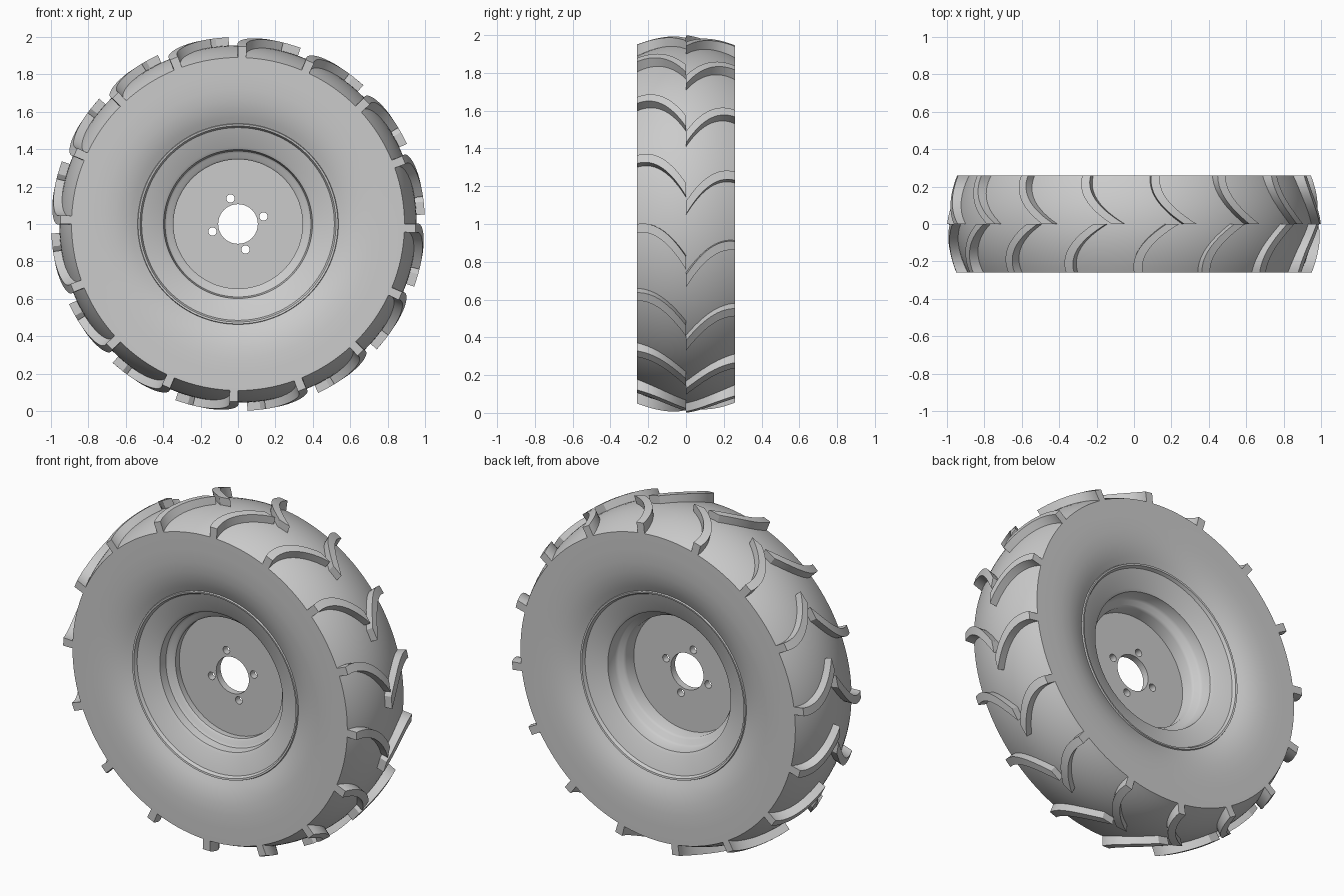
import bpy, bmesh
from math import sin, cos, pi, radians

cube = bpy.data.objects.get("Cube")
if cube:
    bpy.data.objects.remove(cube, do_unlink=True)

grey = bpy.data.materials.new("plain grey")
grey.use_nodes = True
grey.diffuse_color = (0.6, 0.6, 0.6, 1)
grey.node_tree.nodes["Principled BSDF"].inputs["Base Color"].default_value = (0.6, 0.6, 0.6, 1)

HALF = 0.26      # half width of the tyre
SEGMENTS = 128
LUGS = 16        # lugs on each side


def on_wheel(r, y, angle):
    return (r * cos(angle), y, 1 + r * sin(angle))


def finish(name, bm, sharp=30):
    bmesh.ops.recalc_face_normals(bm, faces=bm.faces)
    mesh = bpy.data.meshes.new(name)
    bm.to_mesh(mesh)
    bm.free()
    mesh.materials.append(grey)
    obj = bpy.data.objects.new(name, mesh)
    bpy.context.collection.objects.link(obj)
    smooth(obj, sharp)


def smooth(obj, sharp):
    bpy.ops.object.select_all(action='DESELECT')
    obj.select_set(True)
    bpy.context.view_layer.objects.active = obj
    bpy.ops.object.shade_smooth_by_angle(angle=radians(sharp))


def lathe(name, profile, sharp=30):
    """Turn a closed (radius, y) loop around the axle."""
    bm = bmesh.new()
    rings = [[bm.verts.new(on_wheel(r, y, 2 * pi * i / SEGMENTS)) for r, y in profile]
             for i in range(SEGMENTS)]
    n = len(profile)
    for i in range(SEGMENTS):
        a, b = rings[i], rings[(i + 1) % SEGMENTS]
        for k in range(n):
            j = (k + 1) % n
            bm.faces.new((a[k], a[j], b[j], b[k]))
    finish(name, bm, sharp)


def carcass(y):
    return 0.955 - 0.065 * (y / HALF) ** 2


# Tyre: dished sidewalls and a rounded crown
side = [(0.53, 0.205), (0.545, 0.212), (0.57, 0.224), (0.61, 0.239),
        (0.66, 0.251), (0.72, 0.258), (0.79, HALF)]
crown = [(carcass(HALF * k / 8), HALF * k / 8) for k in range(-8, 9)]
lathe("tyre", [(r, -y) for r, y in side] + crown + side[::-1])

# Rim: stepped front, deeper barrel at the back
lathe("rim", [
    (0.525, -0.19), (0.537, -0.208), (0.534, -0.217), (0.524, -0.215), (0.515, -0.197),
    (0.415, -0.165), (0.398, -0.155), (0.39, -0.11), (0.378, -0.10), (0.355, -0.095),
    (0.345, -0.085), (0.345, 0.06), (0.355, 0.075), (0.38, 0.085), (0.39, 0.10),
    (0.398, 0.155), (0.415, 0.165), (0.515, 0.197), (0.524, 0.215), (0.534, 0.217),
    (0.537, 0.208), (0.525, 0.19)], 40)

# Tread lugs: curved bars from each shoulder to the centre line
bm = bmesh.new()
STEPS = 14
for facing, offset in ((-1, 0), (1, -5.6)):
    for i in range(LUGS):
        start = 360 * i / LUGS + offset
        rows = []
        for k in range(STEPS + 1):
            u = k / STEPS
            y = facing * HALF * (1 - u)
            top = 1 - 0.05 * (1 - u) ** 2
            base = carcass(y) - 0.006
            lead = radians(start + 3 * u - 13 * u * u)
            trail = radians(start - 2.8 + 3 * u - 14.2 * u * u)
            rows.append([bm.verts.new(on_wheel(r, y, a)) for r, a in
                         ((base, lead), (top, lead), (top, trail), (base, trail))])
        for a, b in zip(rows, rows[1:]):
            for k in range(4):
                j = (k + 1) % 4
                bm.faces.new((a[k], a[j], b[j], b[k]))
        bm.faces.new(rows[0])
        bm.faces.new(rows[-1])
finish("tread_lugs", bm)

# Wheel disc with hub bore and four bolt holes
curve = bpy.data.curves.new("wheel_disc", 'CURVE')
curve.dimensions = '2D'
curve.fill_mode = 'BOTH'
curve.extrude = 0.02


def circle(cx, cy, r, count):
    spline = curve.splines.new('POLY')
    spline.points.add(count - 1)
    for i, p in enumerate(spline.points):
        a = 2 * pi * i / count
        p.co = (cx + r * cos(a), cy + r * sin(a), 0, 1)
    spline.use_cyclic_u = True


circle(0, 0, 0.35, SEGMENTS)
circle(0, 0, 0.106, 48)
for k in range(4):
    a = radians(16.5 + 90 * k)
    circle(0.142 * cos(a), 0.142 * sin(a), 0.022, 24)
disc = bpy.data.objects.new("wheel_disc", curve)
bpy.context.collection.objects.link(disc)
disc.location = (0, -0.03, 1)
disc.rotation_euler.x = pi / 2
bpy.ops.object.select_all(action='DESELECT')
disc.select_set(True)
bpy.context.view_layer.objects.active = disc
bpy.ops.object.convert(target='MESH')
disc = bpy.context.view_layer.objects.active
disc.data.materials.clear()
disc.data.materials.append(grey)
smooth(disc, 30)
